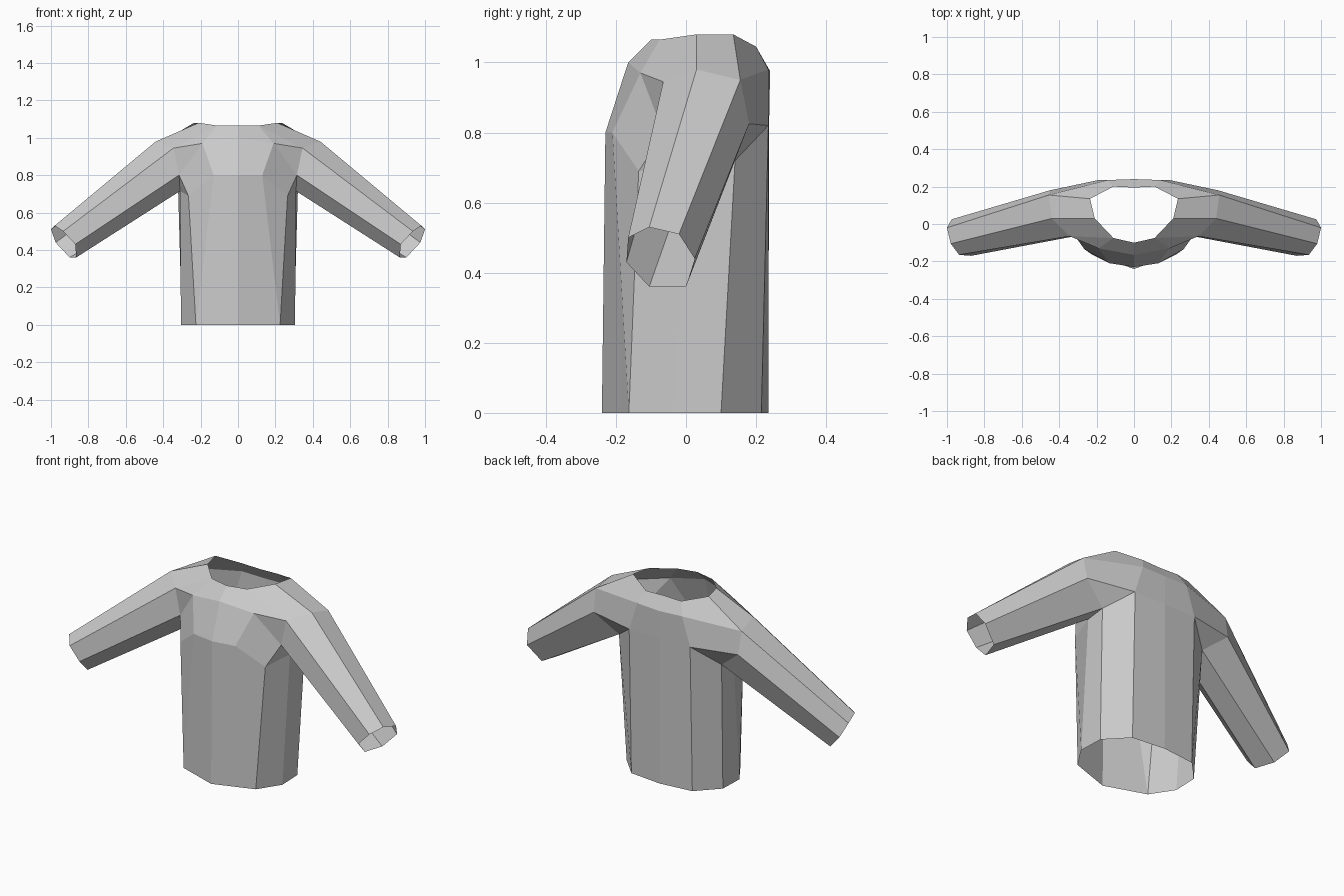
import bpy, bmesh

if "Cube" in bpy.data.objects:
    bpy.data.objects.remove(bpy.data.objects["Cube"])

# Half outlines (x >= 0), running from centre front round to centre back
points = {
    "neck": [(0, -.10, 1.065), (.11, -.075, 1.065), (.21, .03, 1.08),
             (.235, .135, 1.08), (.11, .20, 1.045), (0, .195, 1.045)],
    "yoke": [(0, -.165, 1.0), (.19, -.13, .97), (.14, .235, .98), (0, .24, .975)],
    "chest": [(0, -.23, .80), (.13, -.21, .80), (.265, -.135, .69),
              (.19, .235, .82), (0, .237, .82)],
    "hem": [(0, -.24, 0), (.225, -.163, 0), (.305, -.04, 0),
            (.30, .10, 0), (.19, .215, 0), (0, .235, 0)],
    # Sleeve loops: front-top, top, back-top, back, under-back, under, front
    "arm": [(.345, -.065, .945), (.44, .03, .98), (.455, .155, .95), (.45, .18, .825),
            (.32, .14, .72), (.31, .02, .715), (.315, -.065, .80)],
    "cuff": [(.935, -.165, .50), (.98, -.105, .53), (1.0, -.02, .51), (.975, .025, .44),
             (.90, .0, .36), (.865, -.105, .36), (.87, -.17, .43)],
}

bm = bmesh.new()
v = {name: [bm.verts.new(p) for p in pts] for name, pts in points.items()}
N, Y, C, H, A, U = (v[k] for k in ("neck", "yoke", "chest", "hem", "arm", "cuff"))


def bridge(upper, lower, closed=False):
    """Quads between two matching loops; a repeated vertex gives a triangle."""
    n = len(upper)
    for i in range(n if closed else n - 1):
        j = (i + 1) % n
        quad = list(dict.fromkeys((upper[i], upper[j], lower[j], lower[i])))
        if len(quad) > 2:
            bm.faces.new(quad)


# Shoulder yoke: collar edge out to the arm loop
bridge([N[0], N[1], N[1], N[2], N[3], N[4], N[5]],
       [Y[0], Y[1], A[0], A[1], A[2], Y[2], Y[3]])
# Front chest up to the armhole
bridge([Y[0], Y[1], A[6], A[5]], [C[0], C[1], C[2], C[2]])
bm.faces.new((Y[1], A[0], A[6]))
# Back panel and rear armpit
bridge([A[2], Y[2], Y[3]], [A[3], C[3], C[4]])
bm.faces.new((A[3], A[4], C[3]))
# Torso down to the open hem
bridge([C[0], C[1], C[2], A[5], A[4], C[3], C[4]],
       [H[0], H[1], H[1], H[2], H[3], H[4], H[5]])
# Sleeve with open cuff
bridge(A, U, closed=True)

bmesh.ops.recalc_face_normals(bm, faces=bm.faces)
if next(f for f in bm.faces if H[0] in f.verts).normal.y > 0:
    bmesh.ops.reverse_faces(bm, faces=bm.faces)
mesh = bpy.data.meshes.new("long_sleeved_shirt")
bm.to_mesh(mesh)
bm.free()

shirt = bpy.data.objects.new("long_sleeved_shirt", mesh)
bpy.context.collection.objects.link(shirt)
# Other half
mirror = shirt.modifiers.new("mirror", 'MIRROR')
mirror.use_clip = True
mirror.merge_threshold = .001
